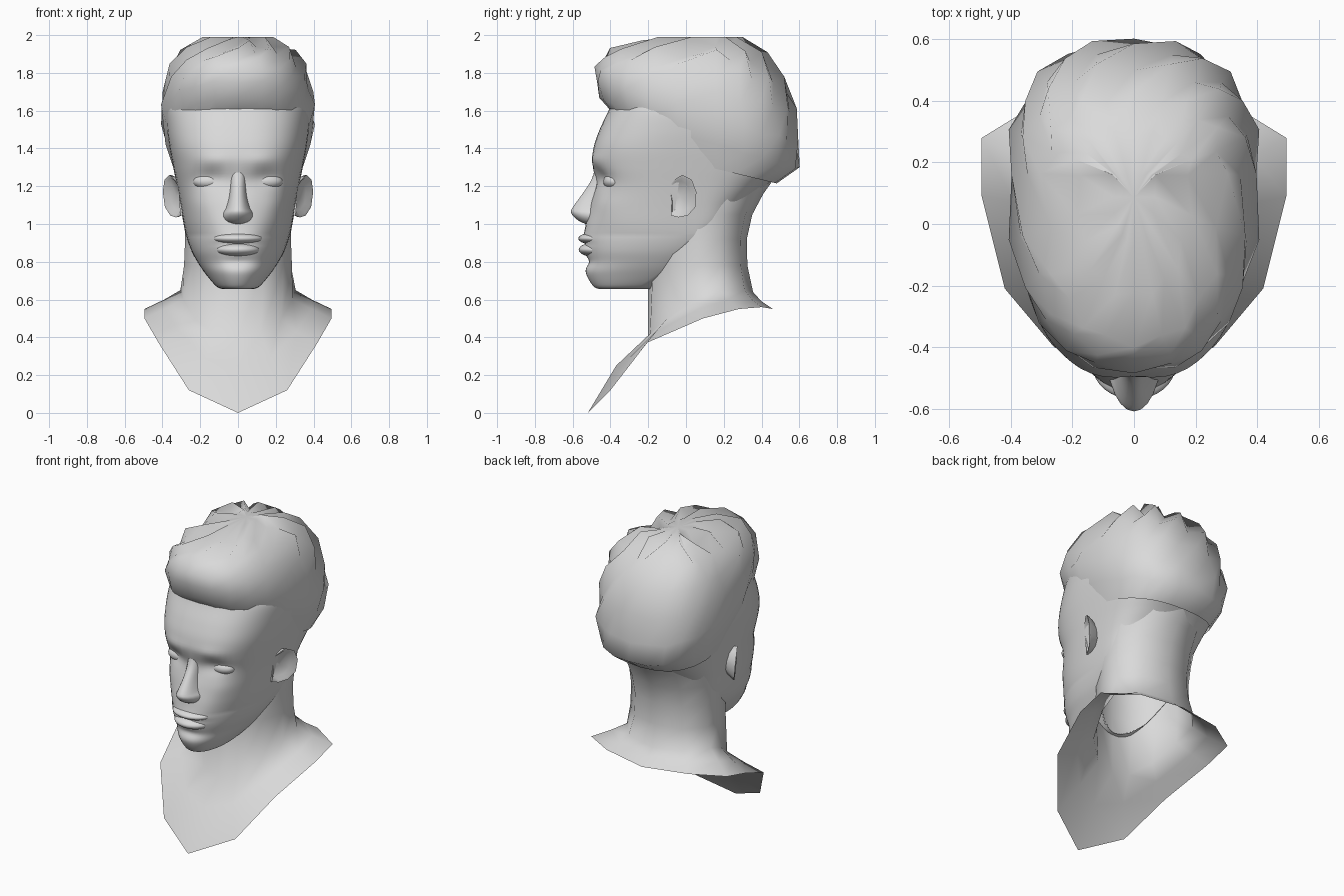
import bpy
import bmesh
from math import sin, cos, pi, exp, copysign, radians

if "Cube" in bpy.data.objects:
    bpy.data.objects.remove(bpy.data.objects["Cube"], do_unlink=True)

# One plain clay colour for everything
clay = bpy.data.materials.new("clay_grey")
clay.use_nodes = True
clay.diffuse_color = (0.7, 0.7, 0.7, 1)
clay.node_tree.nodes["Principled BSDF"].inputs["Base Color"].default_value = (0.7, 0.7, 0.7, 1)


def finish(obj, angle):
    """Give an object its material and smooth shading."""
    obj.data.materials.clear()
    obj.data.materials.append(clay)
    bpy.ops.object.select_all(action="DESELECT")
    obj.select_set(True)
    bpy.context.view_layer.objects.active = obj
    bpy.ops.object.shade_smooth_by_angle(angle=radians(angle))
    return obj


def loft(name, rings, cap_start=True, cap_end=True, angle=60, hidden=None):
    """Skin a stack of closed rings; drop the faces that the hidden rule picks."""
    bm = bmesh.new()
    loops = [[bm.verts.new(p) for p in ring] for ring in rings]
    for low, high in zip(loops, loops[1:]):
        n = len(low)
        for i in range(n):
            j = (i + 1) % n
            bm.faces.new((low[i], low[j], high[j], high[i]))
    for wanted, loop in ((cap_start, loops[0]), (cap_end, loops[-1])):
        if wanted:
            centre = sum((v.co for v in loop[1:]), loop[0].co.copy()) / len(loop)
            hub = bm.verts.new(centre)
            for i, v in enumerate(loop):
                bm.faces.new((v, loop[(i + 1) % len(loop)], hub))
    bmesh.ops.recalc_face_normals(bm, faces=bm.faces)
    if hidden:
        inside = [f for f in bm.faces if all(hidden(*v.co) for v in f.verts)]
        bmesh.ops.delete(bm, geom=inside, context="FACES")
    mesh = bpy.data.meshes.new(name)
    bm.to_mesh(mesh)
    bm.free()
    obj = bpy.data.objects.new(name, mesh)
    bpy.context.collection.objects.link(obj)
    return finish(obj, angle)


def oval(front, back, middle, half_width, power, count):
    """Rounded-box outline starting at the front, widest at y = middle."""
    points = []
    for i in range(count):
        a = 2 * pi * i / count
        s, c = sin(a), cos(a)
        x = half_width * copysign(abs(s) ** (2 / power), s)
        y = abs(c) ** (2 / power)
        points.append((x, middle + y * ((front if c > 0 else back) - middle)))
    return points


def refine(rows, steps):
    """Smoothly add rows between the given ones."""
    out = []
    for k in range(len(rows) - 1):
        a, b, c, d = (rows[min(max(k + o, 0), len(rows) - 1)] for o in (-1, 0, 1, 2))
        for s in range(steps):
            t = s / steps
            out.append([q + t / 2 * (r - p + t * (2 * p - 5 * q + 4 * r - w + t * (3 * (q - r) + w - p)))
                        for p, q, r, w in zip(a, b, c, d)])
    return out + [list(rows[-1])]


# Head: height, front, back, half width, squareness
head_rows = [
    (0.655, -0.45, -0.18, 0.075, 2.2), (0.67, -0.49, -0.15, 0.115, 2.2), (0.74, -0.53, -0.05, 0.175, 2.2),
    (0.80, -0.525, 0, 0.215, 2.2), (0.86, -0.53, 0.05, 0.247, 2.3), (0.93, -0.535, 0.13, 0.272, 2.4),
    (1.0, -0.525, 0.26, 0.288, 2.5), (1.1, -0.495, 0.32, 0.305, 2.6), (1.2, -0.475, 0.42, 0.323, 2.7),
    (1.3, -0.492, 0.54, 0.343, 2.7), (1.4, -0.49, 0.57, 0.362, 2.7), (1.5, -0.457, 0.56, 0.376, 2.6),
    (1.6, -0.41, 0.54, 0.38, 2.5), (1.66, -0.39, 0.5, 0.36, 2.4)]

# Face relief: x, z, x spread, z spread, push back
relief = [
    (0.14, 1.245, 0.08, 0.05, 0.03),    # eye sockets
    (0.12, 1.34, 0.1, 0.035, -0.01),    # brows
    (0.2, 1.1, 0.07, 0.06, -0.01),      # cheekbones
    (0.2, 0.95, 0.06, 0.07, 0.01),      # cheek hollows
    (0, 1.1, 0.09, 0.1, -0.015),        # nose root
    (0, 0.9, 0.1, 0.05, -0.015),        # mouth mound
    (0, 0.895, 0.09, 0.012, 0.015),     # mouth line
    (0, 0.8, 0.08, 0.025, 0.012)]       # dip above chin


def sculpt(x, y, z):
    if y < -0.1:
        for cx, cz, sx, sz, push in relief:
            y += push * exp(-((abs(x) - cx) / sx) ** 2 - ((z - cz) / sz) ** 2)
    return x, y, z


def covered(x, y, z):
    """True inside the neck or under the hair."""
    in_neck = z < 1.15 and (x / 0.28) ** 2 + ((y - 0.06) / 0.26) ** 2 < 0.85
    return in_neck or (y > 0 and z > 1.53) or (y > 0.25 and z > 1.4)


loft("head", [[sculpt(x, y, z) for x, y in oval(f, b, min(0.05, b - 0.1), w, p, 64)]
              for z, f, b, w, p in refine(head_rows, 6)], cap_end=False, hidden=covered)

# Nose: height, front, half width
nose_rows = [
    (1.0, -0.53, 0.05), (1.012, -0.56, 0.075), (1.035, -0.59, 0.088), (1.06, -0.608, 0.085),
    (1.085, -0.602, 0.07), (1.15, -0.555, 0.052), (1.22, -0.508, 0.046), (1.28, -0.485, 0.05),
    (1.33, -0.475, 0.06)]
loft("nose", [[(x, y, z) for x, y in oval(f, -0.4, -0.42, w, 2.1, 24)]
              for z, f, w in refine(nose_rows, 3)])


def ball(name, place, size):
    bpy.ops.mesh.primitive_uv_sphere_add(segments=32, ring_count=16, location=place)
    obj = bpy.context.object
    obj.name = name
    obj.scale = size
    return finish(obj, 60)


# Lips
ball("upper_lip", (0, -0.46, 0.923), (0.135, 0.11, 0.036))
ball("lower_lip", (0, -0.46, 0.864), (0.12, 0.108, 0.042))

# Ear outline in y and z
ear_line = [(-0.09, 1.2), (-0.06, 1.235), (-0.02, 1.26), (0.03, 1.235), (0.055, 1.17),
            (0.05, 1.09), (0.01, 1.045), (-0.04, 1.035), (-0.08, 1.045), (-0.08, 1.12)]


def ear_ring(side, scale, lift):
    ring = []
    for y, z in ear_line:
        y, z = -0.04 + (y + 0.04) * scale, 1.15 + (z - 1.15) * scale
        x = 0.315 + 0.6 * (y + 0.08) + 0.1 * (z - 1.15) + lift
        ring.append((side * x, y, z))
    return ring


# Eyes and ears on both sides
for label, side in (("left", 1), ("right", -1)):
    ball(label + "_eye", (side * 0.142, -0.375, 1.225), (0.095, 0.063, 0.048))
    rings = [ear_ring(side, 0.65, -0.08), ear_ring(side, 0.97, -0.015), ear_ring(side, 1, 0),
             ear_ring(side, 0.88, -0.003), ear_ring(side, 0.7, -0.022)]
    loft(label + "_ear", rings, cap_start=False, angle=60)


def mirrored(half):
    """Close a front-to-back half outline across the middle."""
    return half + [(-x, y, z) for x, y, z in half[-2:0:-1]]


# Open bust shell: hem, chest, collar, then the neck column
hem = [(0, -0.52, 0), (0.26, -0.4, 0.12), (0.42, -0.21, 0.37), (0.495, 0.09, 0.5),
       (0.495, 0.28, 0.55), (0.3, 0.4, 0.56), (0, 0.46, 0.55)]
chest = [(0, -0.37, 0.25), (0.17, -0.3, 0.29), (0.31, -0.16, 0.43), (0.39, 0.07, 0.55),
         (0.39, 0.22, 0.6), (0.24, 0.35, 0.6), (0, 0.4, 0.59)]
collar = [(0, -0.2, 0.39), (0.12, -0.19, 0.42), (0.23, -0.1, 0.5), (0.29, 0.05, 0.6),
          (0.305, 0.18, 0.65), (0.2, 0.31, 0.65), (0, 0.355, 0.64)]
column = [(0, -0.2), (0.135, -0.175), (0.235, -0.07), (0.28, 0.06), (0.275, 0.18), (0.17, 0.29), (0, 0.325)]
neck = [[(x * w, y * (d if y > 0 else 1), z) for x, y in column]
        for z, w, d in ((0.78, 1.02, 1), (0.92, 1, 0.99), (1.05, 1.02, 1.08), (1.16, 1.03, 1.26), (1.27, 1, 1.5))]
loft("neck_and_bust", [mirrored(r) for r in [hem, chest, collar] + neck],
     cap_start=False, cap_end=False, angle=80)

# Hair: height, front rise, back drop, front, back, half width, jaggedness
hair_rows = [
    (1.33, 0.68, 0.24, -0.4, 0.48, 0.34, 0), (1.46, 0.45, 0.28, -0.455, 0.595, 0.378, 0.015),
    (1.6, 0.32, 0.3, -0.475, 0.59, 0.405, 0.035), (1.72, 0.22, 0.22, -0.475, 0.57, 0.385, 0.035),
    (1.82, 0.13, 0.13, -0.43, 0.51, 0.355, 0.05), (1.895, 0.05, 0.05, -0.385, 0.41, 0.285, 0.07),
    (1.955, 0, 0, -0.23, 0.29, 0.18, 0.07), (1.99, 0, 0, -0.06, 0.16, 0.07, 0)]
hair = []
for k, (z, rise, drop, f, b, w, jag) in enumerate(hair_rows):
    ring = []
    for i, (x, y) in enumerate(oval(f, b, 0.16, w, 2.4, 24)):
        tip = jag if (i + k) % 2 else -jag * 0.5
        if y < -0.2:
            tip *= 0.5      # the fringe is swept smooth
        height = z - y * (rise if y < 0 else drop) + tip * 0.5
        ring.append((x * (1 + tip), 0.1 + (y - 0.1) * (1 + tip), height))
    hair.append(ring)
loft("hair", hair, cap_start=False, angle=80)
